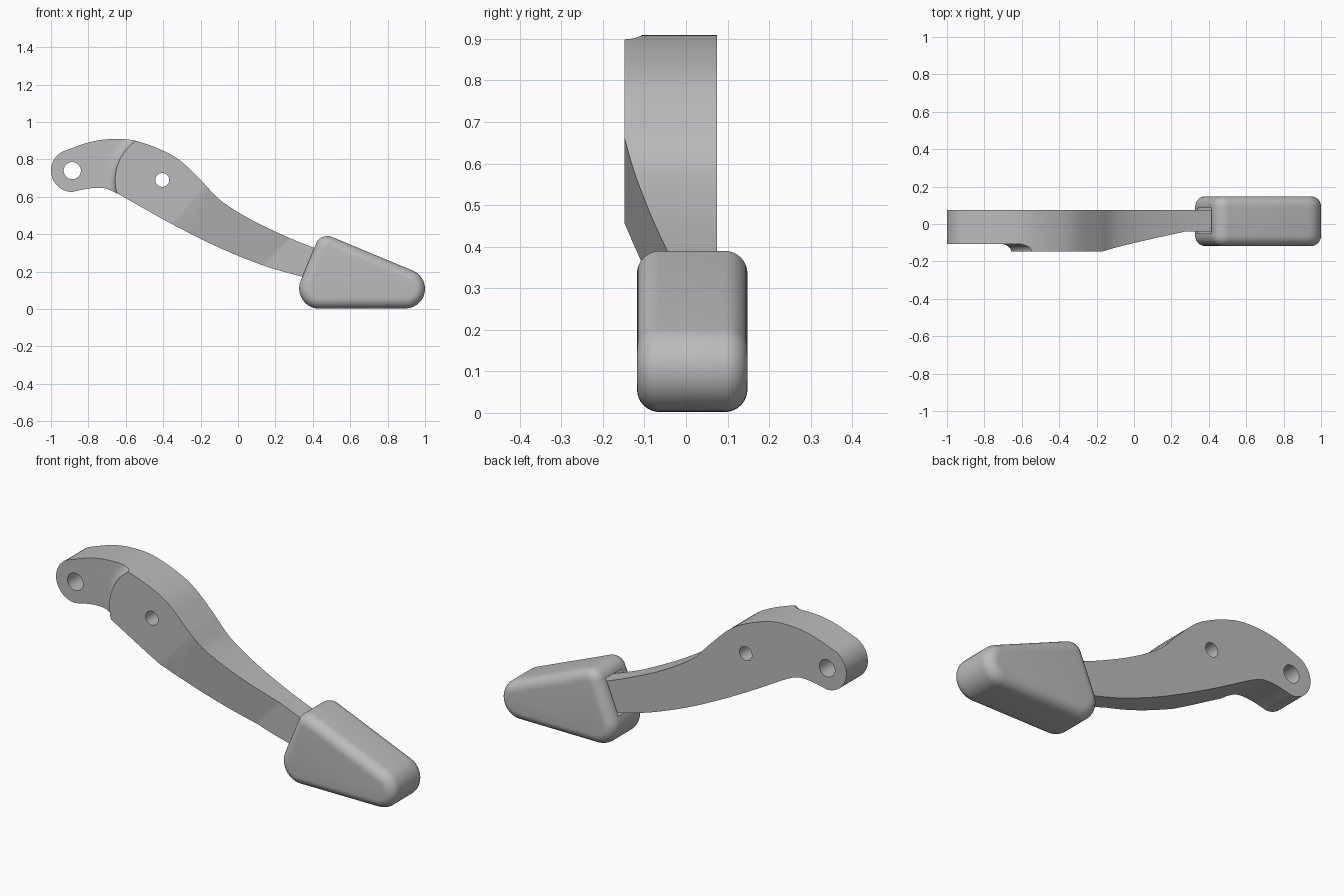
import bpy
import bmesh
from math import sin, cos, pi, radians, atan2, hypot, acos
from mathutils import Vector

if "Cube" in bpy.data.objects:
    bpy.data.objects.remove(bpy.data.objects["Cube"])

grey = bpy.data.materials.new("Plain grey")
grey.use_nodes = True
grey.diffuse_color = (0.5, 0.5, 0.5, 1)
grey.node_tree.nodes["Principled BSDF"].inputs["Base Color"].default_value = (0.5, 0.5, 0.5, 1)


def loft(name, rings, closed=False):
    """Skin matching rings of 3D points, capping the ends."""
    bm = bmesh.new()
    loops = [[bm.verts.new(p) for p in ring] for ring in rings]
    for a, b in zip(loops, loops[1:]):
        n = len(a)
        for i in range(n):
            bm.faces.new((a[i], a[(i + 1) % n], b[(i + 1) % n], b[i]))
    bm.faces.new(loops[0])
    bm.faces.new(loops[-1])
    bmesh.ops.recalc_face_normals(bm, faces=bm.faces)
    mesh = bpy.data.meshes.new(name)
    bm.to_mesh(mesh)
    bm.free()
    obj = bpy.data.objects.new(name, mesh)
    bpy.context.collection.objects.link(obj)
    mesh.materials.append(grey)
    return obj


def prism(name, outline, y0, y1):
    return loft(name, [[(x, y, z) for x, z in outline] for y in (y0, y1)])


def arc(cx, cz, r, start, end, steps):
    return [(cx + r * cos(start + (end - start) * i / steps),
             cz + r * sin(start + (end - start) * i / steps)) for i in range(steps + 1)]


def spline(points, steps=8):
    """Smooth curve through the given points."""
    p = [Vector(q) for q in points]
    p = [2 * p[0] - p[1]] + p + [2 * p[-1] - p[-2]]
    out = []
    for a, b, c, d in zip(p, p[1:], p[2:], p[3:]):
        for i in range(steps):
            t = i / steps
            out.append(tuple(0.5 * (2 * b + (c - a) * t + (2 * a - 5 * b + 4 * c - d) * t**2
                                    + (3 * b - a - 3 * c + d) * t**3)))
    return out + [tuple(p[-2])]


def cut(obj, cutters):
    for cutter in cutters:
        mod = obj.modifiers.new("cut", "BOOLEAN")
        mod.operation = "DIFFERENCE"
        mod.solver = "EXACT"
        mod.object = cutter
        bpy.context.view_layer.objects.active = obj
        bpy.ops.object.modifier_apply(modifier=mod.name)
        bpy.data.objects.remove(cutter)


def smooth(obj):
    bpy.ops.object.select_all(action="DESELECT")
    obj.select_set(True)
    bpy.context.view_layer.objects.active = obj
    bpy.ops.object.shade_smooth_by_angle(angle=radians(25))


# Lever arm: curved outline with a rounded pivot end
EYE = (-0.886, 0.74)
PIVOT = (-0.405, 0.69)
top_edge = spline([(-0.936, 0.843), (-0.79, 0.893), (-0.658, 0.909), (-0.524, 0.893),
                   (-0.337, 0.813), (-0.2, 0.69), (-0.096, 0.583), (0.064, 0.481),
                   (0.25, 0.391), (0.41, 0.326), (0.5, 0.295)])
low_edge = spline([(0.5, 0.13), (0.33, 0.176), (0.144, 0.23), (-0.096, 0.326),
                   (-0.364, 0.46), (-0.64, 0.615)])
hook = spline([(-0.64, 0.615), (-0.70, 0.642), (-0.754, 0.648), (-0.818, 0.641), (-0.886, 0.626)])
end = arc(*EYE, 0.114, radians(270), radians(116), 20)
arm = prism("lever_arm", top_edge + low_edge + hook[1:] + end[1:-1], -0.148, 0.075)

# Recess around the eye end: swept cutter with a concave shoulder
shoulder = [(0.252 + 0.055 * (1 - cos(a)), -0.148 + 0.041 * sin(a))
            for a in [i * pi / 12 for i in range(7)]]
section = [(0.252, -0.3)] + shoulder + [(0.9, -0.107), (0.9, -0.3)]
sweep = []
for i in range(41):
    a = radians(100 + 150 * i / 40)
    sweep.append([(PIVOT[0] + r * cos(a), y, PIVOT[1] + r * sin(a)) for r, y in section])
recess = loft("recess_cutter", sweep)

# Slanted thinning of the front face toward the pad
along, across = Vector((0.74, 0, -0.67)), Vector((0.67, 0, 0.74))
slope = [(-0.1, -0.168), (0.52, -0.04), (1.2, -0.04), (1.2, -0.4), (-0.1, -0.4)]
taper = loft("taper_cutter", [[Vector((-0.16, y, 0.67)) + along * u + across * v for u, y in slope]
                              for v in (-0.8, 0.8)])

# Through holes
holes = [prism("hole_cutter", arc(*c, r, 0, 2 * pi, 40)[:-1], -0.5, 0.5)
         for c, r in ((EYE, 0.046), (PIVOT, 0.037))]
cut(arm, [recess, taper] + holes)
smooth(arm)

# Pad: hull of three circles, lofted through rounded rims
corners = [(0.435, 0.11, 0.108), (0.895, 0.108, 0.105), (0.478, 0.324, 0.066)]


def tangent_angle(a, b):
    """Direction of the outward normal on the shared tangent of two circles."""
    dx, dz = b[0] - a[0], b[1] - a[1]
    return atan2(dz, dx) - acos((a[2] - b[2]) / hypot(dx, dz))


def pad_ring(inset, y):
    ring = []
    for i, c in enumerate(corners):
        start = tangent_angle(corners[i - 1], c)
        finish = tangent_angle(c, corners[(i + 1) % 3])
        finish = start + (finish - start) % (2 * pi)
        ring += [(x, y, z) for x, z in arc(c[0], c[1], c[2] - inset, start, finish, 14)]
    return ring


RIM = 0.055
steps = [i * pi / 16 for i in range(9)]
front_rim = [(RIM * (1 - sin(a)), -0.118 + RIM * (1 - cos(a))) for a in steps]
back_rim = [(d, 0.03 - y) for d, y in reversed(front_rim)]
pad = loft("pad", [pad_ring(d, y) for d, y in front_rim + back_rim])

# Pocket in the pad that receives the arm
pocket = prism("pocket_cutter", [(0.25, 0.405), (0.49, 0.314), (0.49, 0.118), (0.25, 0.185)],
               -0.05, 0.085)
cut(pad, [pocket])
smooth(pad)
